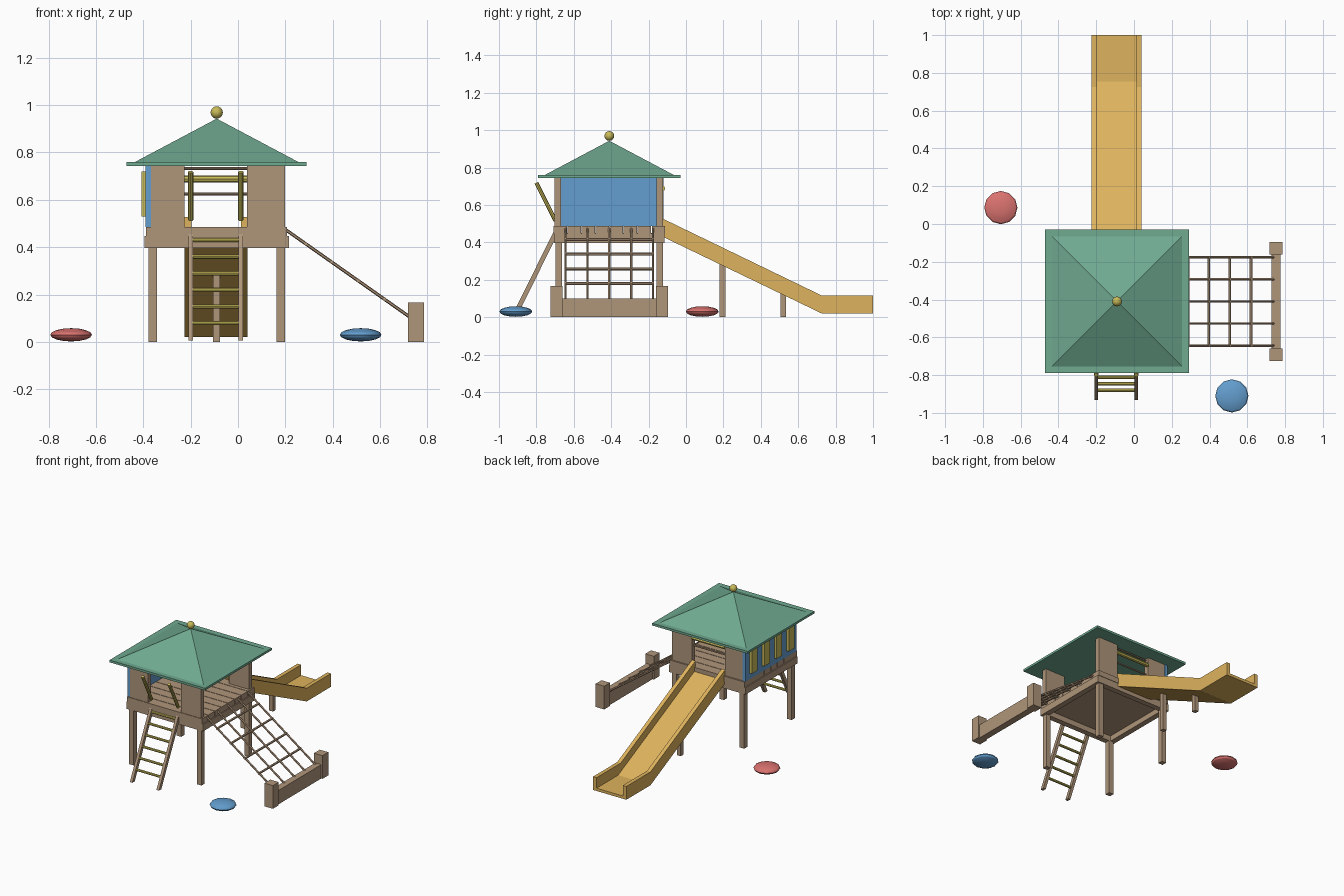
import bpy
import bmesh
from mathutils import Vector

if "Cube" in bpy.data.objects:
    bpy.data.objects.remove(bpy.data.objects["Cube"], do_unlink=True)


def material(name, r, g, b):
    m = bpy.data.materials.new(name)
    m.use_nodes = True
    m.diffuse_color = (r, g, b, 1)
    m.node_tree.nodes["Principled BSDF"].inputs["Base Color"].default_value = (r, g, b, 1)
    return m


WOOD = material("wood brown", 0.43, 0.30, 0.195)
GREEN = material("roof green", 0.16, 0.40, 0.28)
AMBER = material("slide amber", 0.73, 0.45, 0.11)
YELLOW = material("bar yellow", 0.58, 0.49, 0.10)
BLUE = material("panel blue", 0.125, 0.34, 0.62)
RED = material("cushion red", 0.70, 0.17, 0.16)

CX, CY = -0.09, -0.41   # tower centre


def finish(name, bm, mat):
    bmesh.ops.recalc_face_normals(bm, faces=bm.faces)
    mesh = bpy.data.meshes.new(name)
    bm.to_mesh(mesh)
    bm.free()
    mesh.materials.append(mat)
    obj = bpy.data.objects.new(name, mesh)
    bpy.context.collection.objects.link(obj)
    return obj


def box(name, x, y, z, mat):
    """Box from (low, high) ranges."""
    bm = bmesh.new()
    bmesh.ops.create_cube(bm, size=1)
    for v in bm.verts:
        v.co = [lo + (c + 0.5) * (hi - lo) for c, (lo, hi) in zip(v.co, (x, y, z))]
    return finish(name, bm, mat)


def prism(name, profile, x0, x1, mat):
    """Side profile of (y, z) points, extruded along x."""
    bm = bmesh.new()
    face = bm.faces.new([bm.verts.new((x0, y, z)) for y, z in profile])
    ext = bmesh.ops.extrude_face_region(bm, geom=[face])
    verts = [g for g in ext["geom"] if isinstance(g, bmesh.types.BMVert)]
    bmesh.ops.translate(bm, verts=verts, vec=(x1 - x0, 0, 0))
    return finish(name, bm, mat)


def smooth(obj):
    bpy.ops.object.select_all(action="DESELECT")
    obj.select_set(True)
    bpy.context.view_layer.objects.active = obj
    bpy.ops.object.shade_smooth_by_angle()


def rod(name, a, b, radius, mat, sides=8):
    a, b = Vector(a), Vector(b)
    bm = bmesh.new()
    bmesh.ops.create_cone(bm, cap_ends=True, segments=sides, radius1=radius,
                          radius2=radius, depth=(b - a).length)
    bm.transform((b - a).to_track_quat("Z", "Y").to_matrix().to_4x4())
    bmesh.ops.translate(bm, verts=bm.verts, vec=(a + b) / 2)
    obj = finish(name, bm, mat)
    smooth(obj)
    return obj


def ball(name, centre, radius, height, mat):
    bm = bmesh.new()
    bmesh.ops.create_uvsphere(bm, u_segments=12, v_segments=8, radius=1)
    bmesh.ops.scale(bm, verts=bm.verts, vec=(radius, radius, height))
    bmesh.ops.translate(bm, verts=bm.verts, vec=centre)
    obj = finish(name, bm, mat)
    smooth(obj)
    return obj


# Legs
for sx in (-1, 1):
    for sy in (-1, 1):
        x, y = CX + sx * 0.27, CY + sy * 0.27
        box("leg", (x - 0.018, x + 0.018), (y - 0.018, y + 0.018), (0, 0.44), WOOD)

# Platform rim and deck planks
for s in (-1, 1):
    y, x = CY + s * 0.275, CX + s * 0.285
    box("rim_beam", (CX - 0.305, CX + 0.305), (y - 0.02, y + 0.02), (0.397, 0.447), WOOD)
    box("rim_side_beam", (x - 0.02, x + 0.02), (CY - 0.255, CY + 0.255), (0.397, 0.447), WOOD)
box("subfloor", (CX - 0.27, CX + 0.27), (CY - 0.26, CY + 0.26), (0.436, 0.45), WOOD)
PLANKS = 8
step = 0.6 / PLANKS
for i in range(PLANKS):
    y = CY - 0.3 + i * step
    box("deck_plank", (CX - 0.298, CX + 0.298), (y + 0.002, y + step - 0.002), (0.447, 0.486), WOOD)

# Wall panels either side of the front and back doorways
for y in (CY - 0.276, CY + 0.27):
    for x in ((-0.368, -0.225), (0.038, 0.198)):
        box("wall_panel", x, (y - 0.018, y + 0.018), (0.486, 0.746), WOOD)

# Side wall with bright slats
box("side_wall", (-0.39, -0.367), (CY - 0.29, CY + 0.29), (0.486, 0.746), BLUE)
for k in (-1.5, -0.5, 0.5, 1.5):
    y = CY + k * 0.14
    box("side_slat", (-0.408, -0.388), (y - 0.032, y + 0.032), (0.53, 0.72), YELLOW)

# Doorway bars
rod("slide_grab_bar", (-0.225, -0.125, 0.688), (0.04, -0.125, 0.688), 0.014, YELLOW)
for z in (0.625, 0.732):
    rod("doorway_rail", (-0.23, -0.145, z), (0.045, -0.145, z), 0.006, WOOD)

# Roof
box("roof_eave", (CX - 0.38, CX + 0.38), (CY - 0.38, CY + 0.38), (0.744, 0.76), GREEN)
bm = bmesh.new()
base = [bm.verts.new((CX + sx * 0.345, CY + sy * 0.345, 0.76))
        for sx, sy in ((-1, -1), (1, -1), (1, 1), (-1, 1))]
apex = bm.verts.new((CX, CY, 0.943))
bm.faces.new(base)
for i in range(4):
    bm.faces.new((base[i], base[(i + 1) % 4], apex))
finish("roof_pyramid", bm, GREEN)
ball("roof_finial", (CX, CY, 0.969), 0.026, 0.026, YELLOW)

# Ladder
LADDER_X = (-0.2, 0.012)


def ladder_y(z):
    return -0.92 + 0.495 * z


for x in LADDER_X:
    prism("ladder_stile", [(ladder_y(z) + d, z) for z, d in
                           ((0.005, -0.014), (0.47, -0.014), (0.47, 0.014), (0.005, 0.014))],
          x - 0.01, x + 0.01, WOOD)
    rod("ladder_handle", (x, -0.80, 0.718), (x, -0.698, 0.515), 0.011, YELLOW)
for i in range(6):
    z = 0.08 + i * 0.07
    rod("ladder_rung", (LADDER_X[0], ladder_y(z), z), (LADDER_X[1], ladder_y(z), z), 0.009, YELLOW)

# Slide: bed, side walls and supports
prism("slide_bed", [(-0.125, 0.43), (-0.125, 0.462), (0.755, 0.04), (1, 0.04), (1, 0.02), (0.725, 0.02)],
      -0.225, 0.04, AMBER)
for x in (-0.225, 0.012):
    prism("slide_side", [(-0.125, 0.43), (-0.125, 0.527), (0.725, 0.116), (1, 0.116), (1, 0.022), (0.725, 0.022)],
          x, x + 0.028, AMBER)
for y, top in ((0.195, 0.29), (0.52, 0.14)):
    box("slide_support", (CX - 0.015, CX + 0.015), (y - 0.015, y + 0.015), (0, top), WOOD)

# Climbing net with its ground beam
box("net_ground_beam", (0.728, 0.776), (CY - 0.28, CY + 0.28), (0, 0.1), WOOD)
for s in (-1, 1):
    y = CY + s * 0.282
    box("net_anchor_block", (0.718, 0.786), (y - 0.033, y + 0.033), (0, 0.167), WOOD)
NET_TOP, NET_END = Vector((0.2, 0, 0.475)), Vector((0.74, 0, 0.095))
for k in range(-2, 3):
    shift = Vector((0, CY + k * 0.117, 0))
    rod("net_rope", NET_TOP + shift, NET_END + shift, 0.007, WOOD, 6)
for t in (0.16, 0.363, 0.57, 0.777):
    p = NET_TOP.lerp(NET_END, t)
    rod("net_cross_rope", (p.x, CY - 0.24, p.z), (p.x, CY + 0.24, p.z), 0.008, WOOD, 6)

# Ground cushions
ball("red_cushion", (-0.705, 0.087, 0.03), 0.088, 0.028, RED)
ball("blue_cushion", (0.518, -0.91, 0.03), 0.088, 0.028, BLUE)
